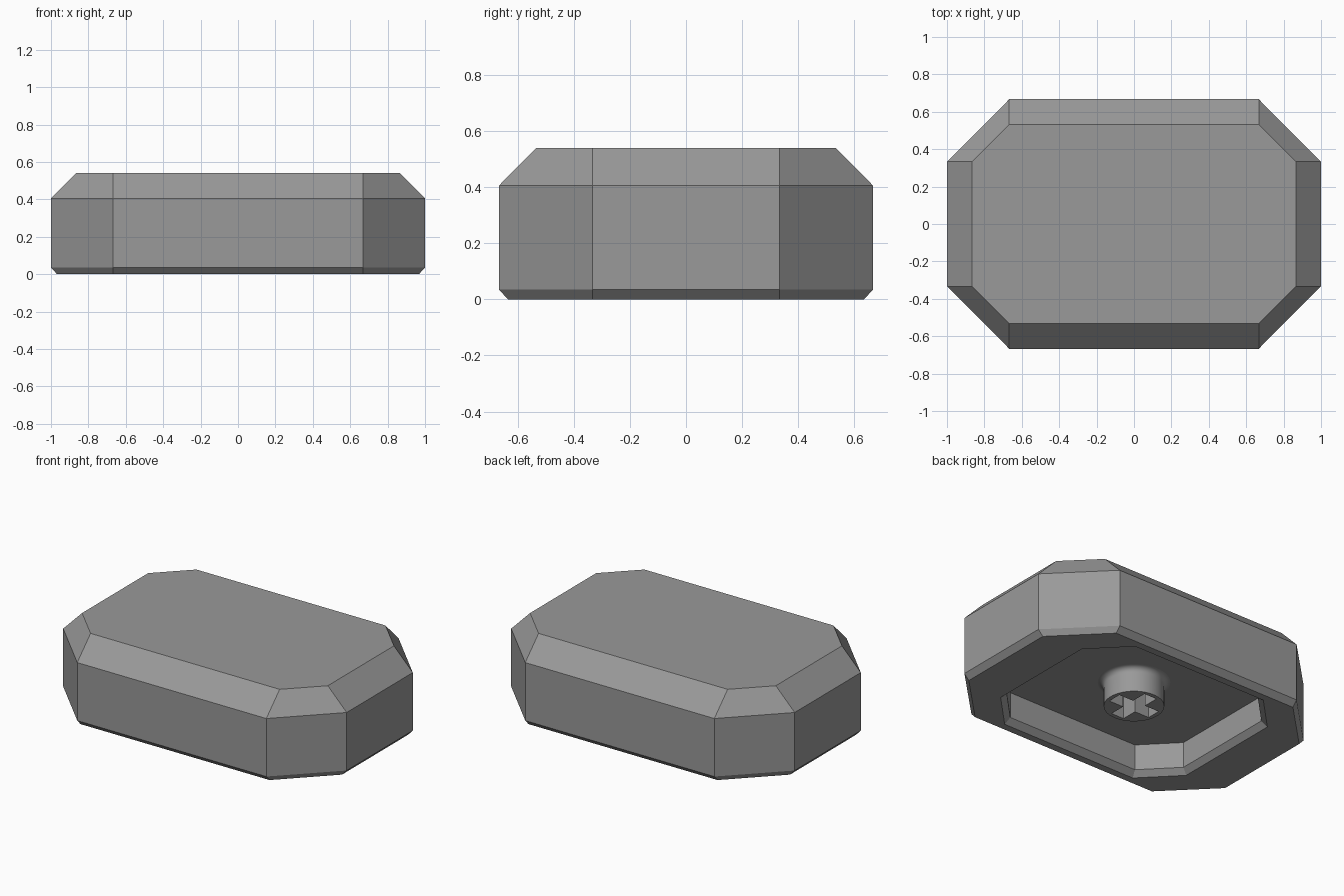
import bpy, bmesh, math

if "Cube" in bpy.data.objects:
    bpy.data.objects.remove(bpy.data.objects["Cube"])

grey = bpy.data.materials.new("grey plastic")
grey.diffuse_color = (0.32, 0.32, 0.32, 1)
grey.use_nodes = True
grey.node_tree.nodes["Principled BSDF"].inputs["Base Color"].default_value = grey.diffuse_color


def octagon(bm, x_side, y_end, x_end, y_side, z):
    """Ring of eight vertices: side at x_side up to y_end, side at y_side up to x_end."""
    quarter = [(x_side, y_end), (x_end, y_side)]
    pts = quarter + [(-x, y) for x, y in quarter[::-1]]
    pts += [(-x, -y) for x, y in pts]
    return [bm.verts.new((x, y, z)) for x, y in pts]


def bridge(bm, a, b):
    n = len(a)
    for i in range(n):
        j = (i + 1) % n
        bm.faces.new((a[i], a[j], b[j], b[i]))


def finish(bm, name):
    mesh = bpy.data.meshes.new(name)
    bm.to_mesh(mesh)
    bm.free()
    obj = bpy.data.objects.new(name, mesh)
    obj.data.materials.append(grey)
    bpy.context.collection.objects.link(obj)
    return obj


# Cap: chamfered octagonal shell with a recess underneath, from top to recess ceiling
bm = bmesh.new()
levels = [
    (0.867, 0.333, 0.667, 0.533, 0.54),
    (1.0, 0.333, 0.667, 0.667, 0.405),
    (1.0, 0.333, 0.667, 0.667, 0.035),
    (0.967, 0.333, 0.667, 0.634, 0.0),
    (0.70, 0.365, 0.483, 0.587, 0.0),
    (0.667, 0.35, 0.47, 0.552, 0.035),
    (0.667, 0.35, 0.47, 0.552, 0.20),
]
rings = [octagon(bm, *level) for level in levels]
for upper, lower in zip(rings, rings[1:]):
    bridge(bm, upper, lower)
bm.faces.new(rings[0])
bm.faces.new(rings[-1])
bmesh.ops.recalc_face_normals(bm, faces=bm.faces)
finish(bm, "cap_shell")

# Stem: round post with a flared root and a cross-shaped socket
bm = bmesh.new()
SEG, R, FLARE, CEIL, BOTTOM = 64, 0.175, 0.035, 0.20, 0.04
profile = [(R, BOTTOM)]
for k in range(7):
    a = k / 6 * math.pi / 2
    profile.append((R + FLARE * (1 - math.cos(a)), CEIL - FLARE * (1 - math.sin(a))))
circles = [[bm.verts.new((r * math.cos(t * math.tau / SEG), r * math.sin(t * math.tau / SEG), z))
            for t in range(SEG)] for r, z in profile]
for low, high in zip(circles, circles[1:]):
    bridge(bm, low, high)

# Cross socket walls
ARM, HALF = 0.148, 0.045
cross = []
for q in range(4):
    c, s = round(math.cos(q * math.pi / 2)), round(math.sin(q * math.pi / 2))
    for x, y in ((ARM, -HALF), (ARM, HALF), (HALF, HALF)):
        cross.append((x * c - y * s, x * s + y * c))
mouth = [bm.verts.new((x, y, BOTTOM)) for x, y in cross]
floor = [bm.verts.new((x, y, CEIL)) for x, y in cross]
bridge(bm, floor, mouth)

# Flat end between the round edge and the socket
rim_edges = []
for loop in (circles[0], mouth):
    for i, v in enumerate(loop):
        rim_edges.append(bm.edges.get((v, loop[(i + 1) % len(loop)])))
bmesh.ops.triangle_fill(bm, edges=rim_edges, use_beauty=True, normal=(0, 0, -1))
bmesh.ops.recalc_face_normals(bm, faces=bm.faces)
stem = finish(bm, "stem")
bpy.context.view_layer.objects.active = stem
stem.select_set(True)
bpy.ops.object.shade_smooth_by_angle(angle=math.radians(30))
